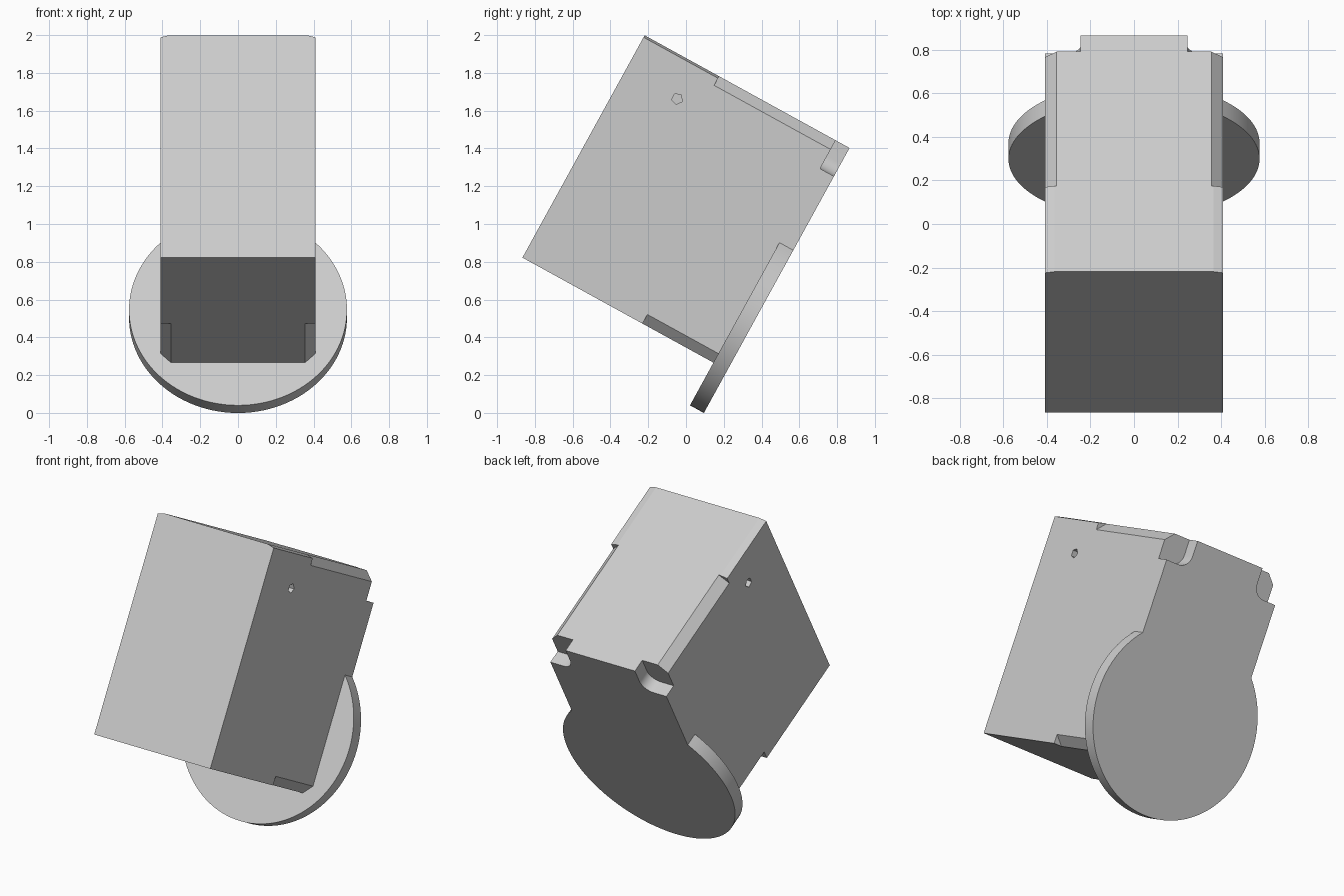
import bpy, bmesh
from math import radians, sin, cos, asin, sqrt, pi, tau
from mathutils import Matrix

old = bpy.data.objects.get("Cube")
if old:
    bpy.data.objects.remove(old, do_unlink=True)

W, H = 0.41, 1.343            # half width and height of the block
PLATE, DEPTH = 1.154, 1.238   # front and rear of the back plate
TILT = Matrix.Translation((0, -0.866, 0.822)) @ Matrix.Rotation(radians(-28.8), 4, 'X')

grey = bpy.data.materials.new("light_grey")
grey.use_nodes = True
colour = (0.6, 0.6, 0.6, 1)
grey.diffuse_color = colour
grey.node_tree.nodes["Principled BSDF"].inputs["Base Color"].default_value = colour


def prism(name, outline, start, end, axis='Y'):
    """Extrude a closed outline, (x, z) along Y or (y, z) along X."""
    bm = bmesh.new()
    place = (lambda p: (p[0], start, p[1])) if axis == 'Y' else (lambda p: (start, p[0], p[1]))
    face = bm.faces.new([bm.verts.new(place(p)) for p in outline])
    moved = bmesh.ops.extrude_face_region(bm, geom=[face])
    verts = [g for g in moved["geom"] if isinstance(g, bmesh.types.BMVert)]
    step = (0, end - start, 0) if axis == 'Y' else (end - start, 0, 0)
    bmesh.ops.translate(bm, verts=verts, vec=step)
    bmesh.ops.recalc_face_normals(bm, faces=bm.faces)
    mesh = bpy.data.meshes.new(name)
    bm.to_mesh(mesh)
    bm.free()
    mesh.materials.append(grey)
    obj = bpy.data.objects.new(name, mesh)
    bpy.context.collection.objects.link(obj)
    obj.matrix_world = TILT
    return obj


def cut(target, cutter):
    mod = target.modifiers.new("cut", 'BOOLEAN')
    mod.operation, mod.solver, mod.object = 'DIFFERENCE', 'EXACT', cutter
    bpy.context.view_layer.objects.active = target
    bpy.ops.object.modifier_apply(modifier=mod.name)
    bpy.data.objects.remove(cutter, do_unlink=True)


# Main block, with very shallow slopes along the top edges
half = [(W, 0), (W, H - 0.012), (W - 0.045, H)]
block = prism("block", half + [(-x, z) for x, z in reversed(half)], 0, PLATE)

for side in (1, -1):
    # Chamfers on the rear parts of the top and bottom edges
    for z, up, start in ((H, 1, 0.45), (0, -1, 0.725)):
        tri = [(W - 0.065, z + up * 0.01), (W + 0.01, z + up * 0.01), (W + 0.01, z - up * 0.065)]
        cut(block, prism("chamfer_cutter", [(side * x, v) for x, v in tri], start, 1.3))
    # Five-sided blind hole in each side
    ring = [(0.313 + 0.03 * cos(i * tau / 5), 1.131 + 0.03 * sin(i * tau / 5)) for i in range(5)]
    cut(block, prism("hole_cutter", ring, side * 0.33, side * 0.45, 'X'))

# Back plate: round disc, straight neck and a tab with filleted corners
R, CZ, TAB, SHOULDER, FILLET = 0.577, 0.319, 0.245, 1.172, 0.075
rise = asin(sqrt(R * R - W * W) / R)
N = 40
half = [(R * cos(a), CZ + R * sin(a))
        for a in (-pi / 2 + (rise + pi / 2) * i / N for i in range(N + 1))]
half.append((W, SHOULDER))
half += [(TAB + FILLET - FILLET * sin(a), SHOULDER + FILLET - FILLET * cos(a))
         for a in (i * pi / 16 for i in range(9))]
half.append((TAB, H))
mirrored = [(-x, z) for x, z in reversed(half[1:])]
plate = prism("back_plate", half + mirrored, PLATE, DEPTH)

# Smooth the curved rims while keeping hard edges
bpy.ops.object.select_all(action='DESELECT')
plate.select_set(True)
bpy.context.view_layer.objects.active = plate
bpy.ops.object.shade_smooth_by_angle(angle=radians(30))
